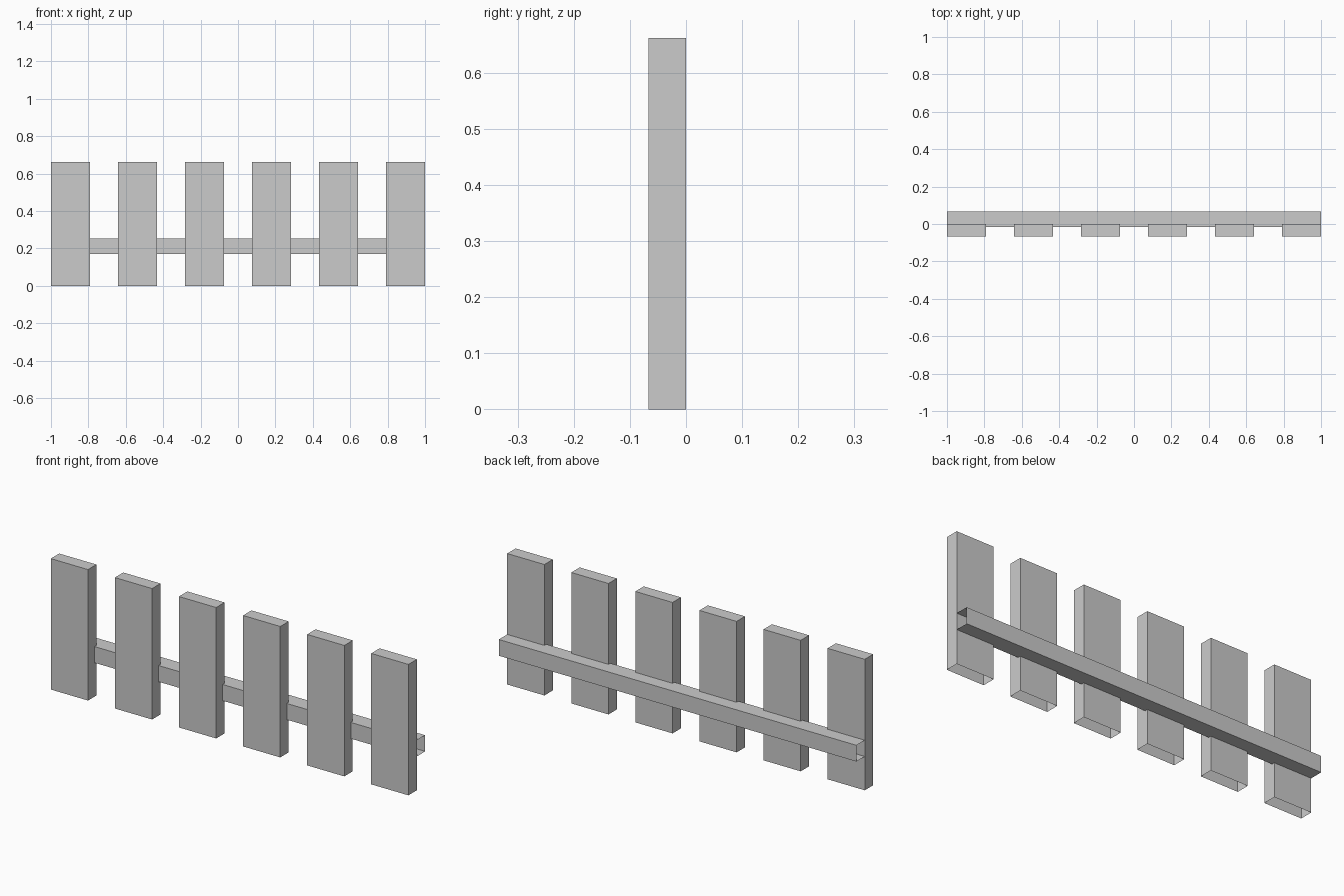
import bpy
import bmesh
from mathutils import Vector

if "Cube" in bpy.data.objects:
    bpy.data.objects.remove(bpy.data.objects["Cube"])


def open_box(name, lo, hi, open_dirs):
    """Box between two corners, leaving out the faces that point along open_dirs."""
    lo, hi = Vector(lo), Vector(hi)
    bm = bmesh.new()
    bmesh.ops.create_cube(bm, size=1)
    for v in bm.verts:
        v.co = (lo + hi) / 2 + v.co * (hi - lo)
    bm.normal_update()
    gone = [f for f in bm.faces
            if any(f.normal.dot(Vector(d)) > 0.9 for d in open_dirs)]
    bmesh.ops.delete(bm, geom=gone, context='FACES')
    mesh = bpy.data.meshes.new(name)
    bm.to_mesh(mesh)
    bm.free()
    obj = bpy.data.objects.new(name, mesh)
    bpy.context.collection.objects.link(obj)
    return obj


# Six upright slats, open underneath
COUNT, WIDTH, HEIGHT, DEPTH = 6, 0.208, 0.662, 0.067
pitch = (2 - WIDTH) / (COUNT - 1)
for i in range(COUNT):
    x = -1 + i * pitch
    open_box(f"fence_slat_{i + 1}", (x, -DEPTH, 0), (x + WIDTH, 0, HEIGHT),
             [(0, 0, -1)])

# Rear cross rail, open at both ends and let into the slats
open_box("cross_rail", (-1, -0.015, 0.171), (1, DEPTH, 0.253),
         [(1, 0, 0), (-1, 0, 0)])
